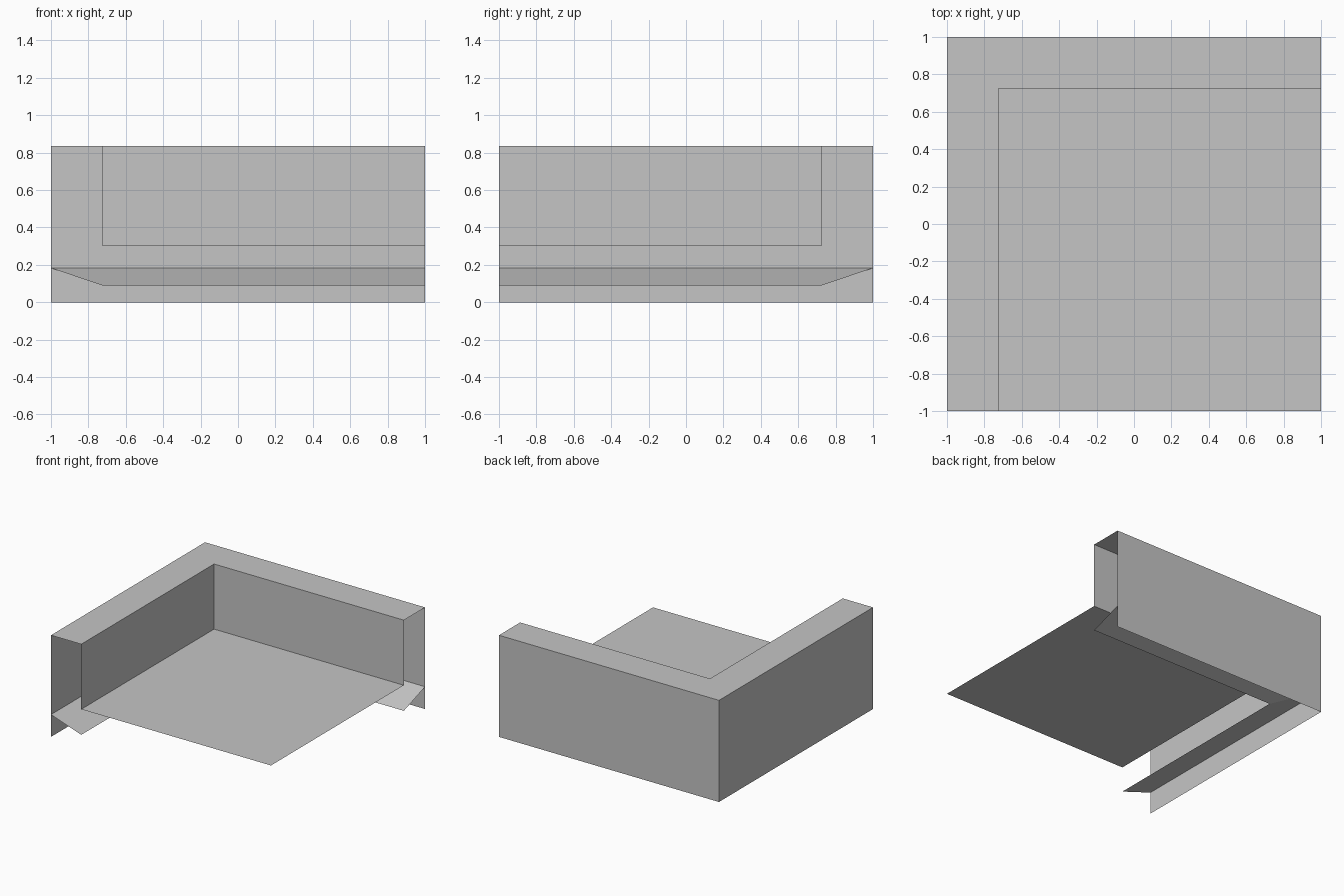
import bpy

# Remove the default object
cube = bpy.data.objects.get("Cube")
if cube:
    bpy.data.objects.remove(cube, do_unlink=True)

OUT, IN = 1.0, 0.725          # distance of outer and inner walls from centre
TOP, FLOOR = 0.835, 0.30      # wall top and floor heights
LIP_OUT, LIP_IN = 0.183, 0.09  # sloped lip heights

grey = bpy.data.materials.new("plain grey")
grey.use_nodes = True
colour = (0.56, 0.56, 0.56, 1)
grey.diffuse_color = colour
grey.node_tree.nodes["Principled BSDF"].inputs["Base Color"].default_value = colour


def make_sheet(name, verts, faces):
    mesh = bpy.data.meshes.new(name)
    mesh.from_pydata(verts, [], faces)
    mesh.materials.append(grey)
    obj = bpy.data.objects.new(name, mesh)
    bpy.context.collection.objects.link(obj)
    return obj


def corner_strip(name, start, end):
    """Sweep a segment between two (offset, height) points round the back corner."""
    verts = []
    for d, z in (start, end):
        verts += [(-d, -OUT, z), (-d, d, z), (OUT, d, z)]
    return make_sheet(name, verts, [(0, 1, 4, 3), (1, 2, 5, 4)])


# Open-ended walls and lip following the L-shaped corner
corner_strip("outer_wall", (OUT, TOP), (OUT, 0))
corner_strip("wall_top", (IN, TOP), (OUT, TOP))
corner_strip("inner_wall", (IN, FLOOR), (IN, TOP))
corner_strip("sloped_lip", (IN, LIP_IN), (OUT, LIP_OUT))

# Floor sheet inside the corner
make_sheet("floor",
           [(-IN, -OUT, FLOOR), (OUT, -OUT, FLOOR), (OUT, IN, FLOOR), (-IN, IN, FLOOR)],
           [(0, 1, 2, 3)])
